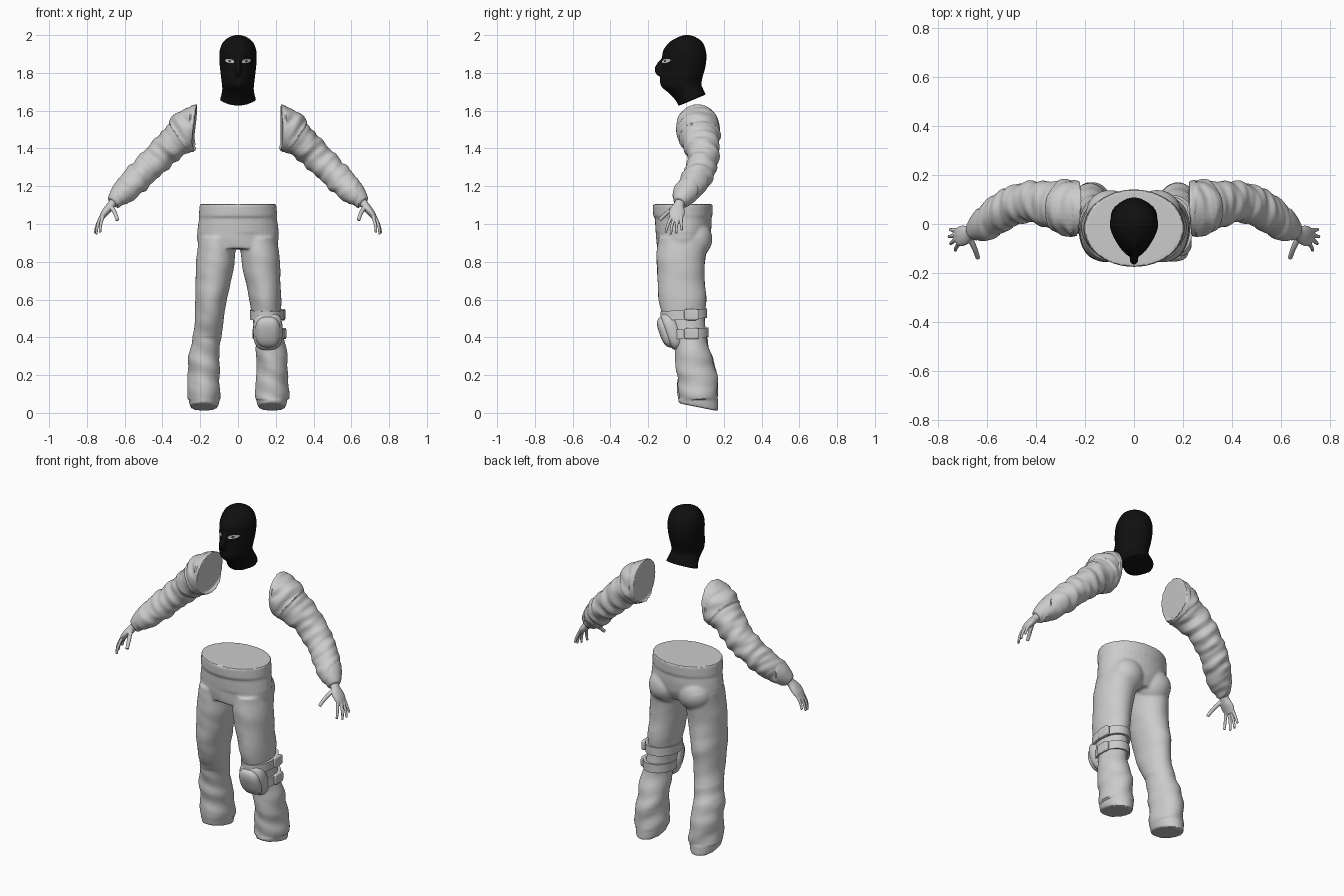
import bpy, bmesh, math
from mathutils import Vector, Matrix, noise

if "Cube" in bpy.data.objects:
    bpy.data.objects.remove(bpy.data.objects["Cube"])


def material(name, value):
    m = bpy.data.materials.new(name)
    m.use_nodes = True
    color = (value, value, value, 1)
    m.diffuse_color = color
    m.node_tree.nodes["Principled BSDF"].inputs["Base Color"].default_value = color
    return m


GREY = material("cloth grey", 0.6)
BLACK = material("mask black", 0.005)
DARK = material("eye dark", 0.05)


def smooth_rows(rows, steps):
    """Catmull-Rom interpolation between rows of numbers."""
    rows = [Vector(r) for r in rows]
    out = []
    for i in range(len(rows) - 1):
        a, b, c, d = rows[max(i - 1, 0)], rows[i], rows[i + 1], rows[min(i + 2, len(rows) - 1)]
        for s in range(steps):
            t = s / steps
            out.append(b + (c - a) * t / 2 + (2 * a - 5 * b + 4 * c - d) * t * t / 2
                       + (3 * b - a - 3 * c + d) * t ** 3 / 2)
    return out + [rows[-1]]


def loft(bm, rings, egg=0, sides=40):
    """Closed skin over rings given as centre, u axis and v axis."""
    loops = []
    for c, u, v in rings:
        loop = []
        for i in range(sides):
            a = math.tau * i / sides
            narrow = 1 + egg * min(math.sin(a), 0)
            loop.append(bm.verts.new(c + u * math.cos(a) * narrow + v * math.sin(a)))
        loops.append(loop)
    for p, q in zip(loops, loops[1:]):
        for i in range(sides):
            j = (i + 1) % sides
            bm.faces.new((p[i], p[j], q[j], q[i]))
    bm.faces.new(loops[0][::-1])
    bm.faces.new(loops[-1])


def stack(bm, rows, egg=0, steps=5):
    """Upright loft: rows are x, z, y front, y back, half width, slope."""
    rings = []
    for x, z, front, back, rx, slope in smooth_rows(rows, steps):
        ry = (back - front) / 2
        rings.append((Vector((x, (front + back) / 2, z)), Vector((rx, 0, 0)), Vector((0, ry, slope * ry))))
    loft(bm, rings, egg)


def tube(bm, rows, start=None, steps=5, sides=32):
    """Loft along a path: rows are x, y, z, half depth, half thickness."""
    rows = smooth_rows(rows, steps)
    pts = [Vector(r[:3]) for r in rows]
    rings = []
    for i, r in enumerate(rows):
        t = (pts[min(i + 1, len(pts) - 1)] - pts[max(i - 1, 0)]).normalized()
        if start:
            t = t.lerp(Vector(start), max(0, 1 - i / 6)).normalized()
        u = (Vector((0, 1, 0)) - t * t.y).normalized()
        rings.append((pts[i], u * r[3], t.cross(u) * r[4]))
    loft(bm, rings, sides=sides)


def blob(bm, centre, radii, turn=0, power=1.0):
    """Ellipsoid, squarer for a smaller power, turned about x."""
    verts = bmesh.ops.create_uvsphere(bm, u_segments=32, v_segments=20, radius=1)["verts"]
    rot = Matrix.Rotation(turn, 3, "X")
    for v in verts:
        p = Vector([math.copysign(abs(k) ** power * r, k) for k, r in zip(v.co, radii)])
        v.co = rot @ p + Vector(centre)


def finish(name, bm, mat, voxel=0, relax=0, folds=None, mirror=False, angle=40):
    if mirror:
        bmesh.ops.scale(bm, vec=(-1, 1, 1), verts=bm.verts)
    bmesh.ops.recalc_face_normals(bm, faces=bm.faces)
    me = bpy.data.meshes.new(name)
    bm.to_mesh(me)
    bm.free()
    ob = bpy.data.objects.new(name, me)
    bpy.context.collection.objects.link(ob)
    bpy.ops.object.select_all(action="DESELECT")
    ob.select_set(True)
    bpy.context.view_layer.objects.active = ob
    if voxel:
        mod = ob.modifiers.new("fuse", "REMESH")
        mod.mode, mod.voxel_size = "VOXEL", voxel
        bpy.ops.object.modifier_apply(modifier="fuse")
        mod = ob.modifiers.new("relax", "SMOOTH")
        mod.iterations = relax
        bpy.ops.object.modifier_apply(modifier="relax")
    if folds:
        moved = [v.co + v.normal * folds(v.co) for v in ob.data.vertices]
        for v, co in zip(ob.data.vertices, moved):
            v.co = co
    ob.data.materials.clear()
    ob.data.materials.append(mat)
    bpy.ops.object.shade_smooth_by_angle(angle=math.radians(angle))
    return ob


# Balaclava head with chin, nose and flared neck
bm = bmesh.new()
stack(bm, [(0, 1.655, -.04, .105, .098, .42), (0, 1.68, -.055, .095, .089, .35),
           (0, 1.71, -.09, .085, .084, .2), (0, 1.735, -.132, .082, .085, .05),
           (0, 1.77, -.137, .086, .089, 0), (0, 1.82, -.13, .1, .095, 0),
           (0, 1.87, -.128, .108, .099, 0), (0, 1.92, -.12, .105, .097, 0),
           (0, 1.965, -.085, .085, .078, 0), (0, 1.99, -.04, .05, .045, 0),
           (0, 2.0, -.01, .02, .015, 0)], egg=.25)
tube(bm, [(0, -.11, 1.87, .02, .012), (0, -.13, 1.84, .025, .014),
          (0, -.142, 1.815, .025, .018), (0, -.13, 1.795, .02, .016)])
head = finish("balaclava", bm, BLACK, .006, 3)

# Eye openings laid on the mask, with irises
for side, label in ((1, "left"), (-1, "right")):
    for part, rx, rz, lift, mat in (("eye", .024, .011, .002, GREY), ("iris", .007, .007, .004, DARK)):
        bm = bmesh.new()
        bmesh.ops.create_circle(bm, cap_ends=True, segments=24, radius=1)
        bmesh.ops.poke(bm, faces=bm.faces)
        for v in bm.verts:
            x, z = side * .044 + v.co.x * rx, 1.863 + v.co.y * rz + v.co.x * side * rx * .15
            hit, where, _, _ = head.ray_cast((x, -1, z), (0, 1, 0))
            v.co = (x, where.y - lift, z)
        finish(label + "_" + part, bm, mat)

# Trousers: waistband, seat and two legs fused together
LEG = [(.108, .93, -.15, .125, .1, 0), (.12, .8, -.155, .1, .102, 0),
       (.132, .7, -.15, .1, .094, 0), (.143, .6, -.145, .108, .084, 0),
       (.152, .5, -.12, .1, .077, 0), (.162, .42, -.085, .108, .076, 0),
       (.177, .33, -.058, .128, .081, 0), (.18, .2, -.047, .165, .083, 0),
       (.178, .1, -.043, .168, .087, -.1), (.18, .03, -.04, .172, .073, -.2)]
bm = bmesh.new()
for side in (1, -1):
    stack(bm, [(side * r[0], *r[1:]) for r in LEG])
    blob(bm, (side * .095, .045, .92), (.1, .095, .1))
stack(bm, [(0, .87, -.15, .1, .2, 0), (0, .92, -.157, .125, .217, 0),
           (0, .99, -.163, .135, .212, 0), (0, 1.06, -.165, .132, .2, 0)])
stack(bm, [(0, 1.04, -.174, .14, .208, 0), (0, 1.105, -.176, .142, .203, 0)])


def trouser_folds(p):
    amount = .011 if p.z < .4 else .004
    if p.z > .95 or p.z < .07:
        return 0
    return amount * noise.noise(Vector((p.x * 7, p.y * 7, p.z * 13 + p.x * 5)))


finish("trousers", bm, GREY, .008, 4, trouser_folds)

# Knee pad on the left leg: base, hard shell and two straps
bm = bmesh.new()
blob(bm, (.158, -.072, .435), (.078, .045, .105), .35, .7)
finish("knee_pad_base", bm, GREY)
bm = bmesh.new()
blob(bm, (.158, -.1, .43), (.066, .042, .085), .35, .75)
finish("knee_pad_shell", bm, GREY)
for label, z, front, back, x, rx in (("upper", .52, -.135, .112, .153, .09),
                                     ("lower", .42, -.095, .118, .163, .085)):
    bm = bmesh.new()
    stack(bm, [(x, z - .025, front, back, rx, .06), (x, z + .025, front, back, rx, .06)], steps=1)
    finish(label + "_knee_strap", bm, GREY)
    # Strap buckle on the outer side
    bm = bmesh.new()
    blob(bm, (x + rx - .004, .03, z), (.012, .04, .03), 0, .4)
    finish(label + "_strap_buckle", bm, GREY)

# Sleeves with a short overlapping shoulder layer, and hands
ARM = [(.23, .062, 1.515, .113, .118), (.335, .078, 1.437, .098, .09),
       (.42, .09, 1.355, .083, .08), (.49, .075, 1.285, .08, .075),
       (.55, .042, 1.222, .078, .073), (.61, 0, 1.165, .068, .064),
       (.645, -.022, 1.132, .05, .048), (.665, -.033, 1.113, .034, .034)]
FLAP = [(.23, .062, 1.515, .115, .12), (.265, .067, 1.492, .115, .113), (.305, .073, 1.462, .112, .104)]
FINGERS = {"index": ((.715, -.078, 1.04), (.728, -.098, .99), (.73, -.108, .955)),
           "middle": ((.724, -.06, 1.04), (.744, -.075, .99), (.75, -.08, .945)),
           "ring": ((.724, -.042, 1.04), (.748, -.05, .99), (.757, -.052, .95)),
           "little": ((.718, -.026, 1.045), (.742, -.025, 1.0), (.753, -.022, .967)),
           "thumb": ((.668, -.065, 1.085), (.65, -.105, 1.055), (.638, -.14, 1.02))}


def sleeve_folds(p):
    x = abs(p.x)
    if x < .25 or x > .64:
        return 0
    along = (x - p.z) * 19
    return .011 * noise.noise(Vector((along, p.y * 8, (x + p.z) * 8)))


for mirror, label in ((False, "left"), (True, "right")):
    bm = bmesh.new()
    lean = (1, .05, .12 if mirror else .03)
    tube(bm, ARM, lean)
    tube(bm, FLAP, lean)
    finish(label + "_sleeve", bm, GREY, .006, 2, sleeve_folds, mirror)

    bm = bmesh.new()
    tube(bm, [(.645, -.022, 1.135, .03, .027), (.668, -.036, 1.105, .027, .022),
              (.692, -.046, 1.075, .04, .021), (.712, -.05, 1.05, .041, .017),
              (.724, -.052, 1.03, .033, .012)])
    for finger, path in FINGERS.items():
        thick = .014 if finger == "thumb" else .011
        root = Vector((.692, -.048, 1.08))
        points = [root.lerp(Vector(path[0]), .5), *path]
        tube(bm, [(*p, thick - .0015 * i, thick - .0015 * i) for i, p in enumerate(points)], sides=16)
    finish(label + "_hand", bm, GREY, .0035, 3, None, mirror)
